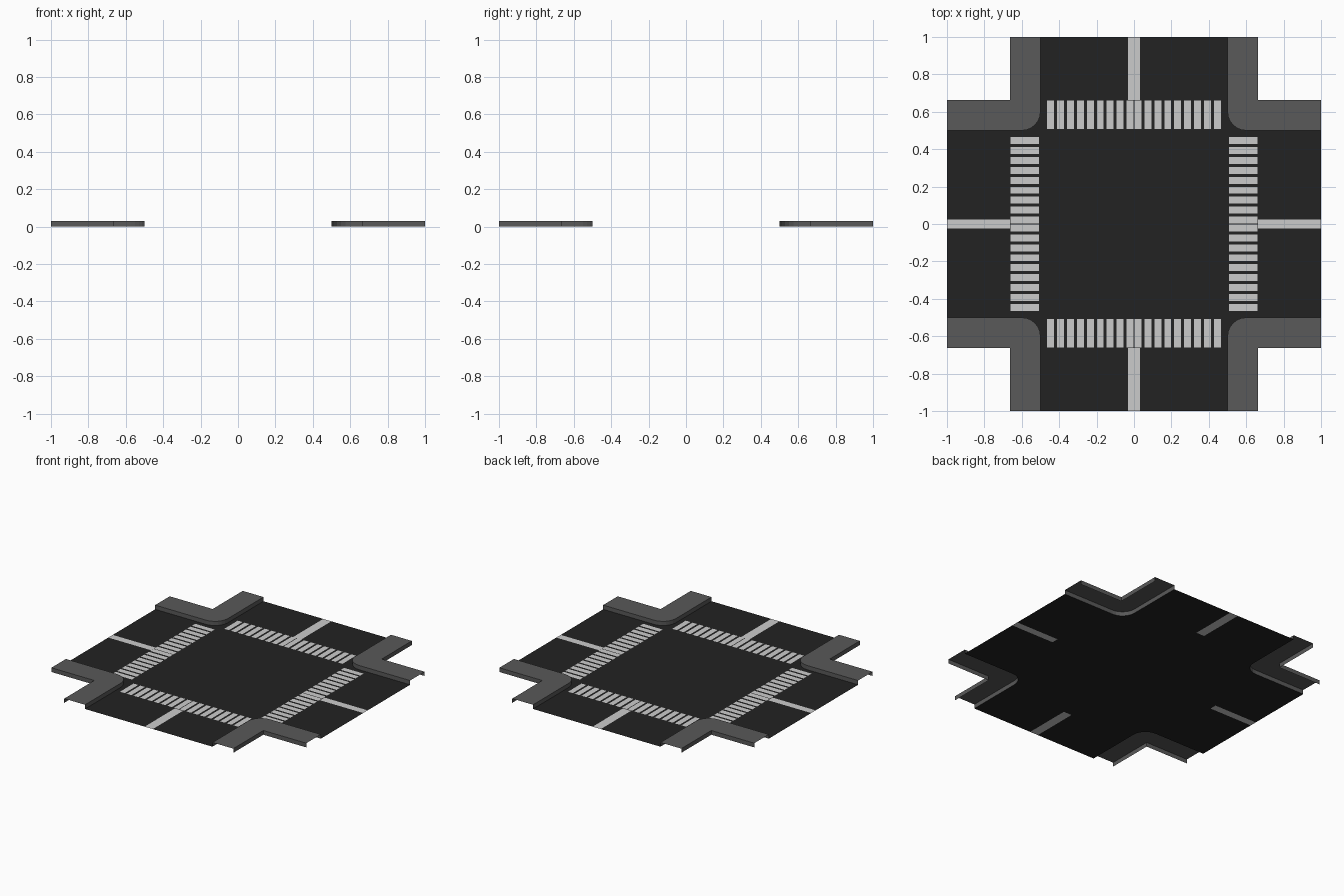
import bpy, bmesh, math
from mathutils import Matrix, Vector

cube = bpy.data.objects.get("Cube")
if cube:
    bpy.data.objects.remove(cube, do_unlink=True)

ROAD, OUTER, HEIGHT = 0.5, 0.663, 0.03   # road half width, kerb outer edge, kerb height
RADIUS, STEPS = 0.1, 6                   # rounded kerb corner


def material(name, value):
    mat = bpy.data.materials.new(name)
    colour = (value, value, value, 1)
    mat.diffuse_color = colour
    mat.use_nodes = True
    mat.node_tree.nodes["Principled BSDF"].inputs["Base Color"].default_value = colour
    return mat


asphalt = material("dark asphalt", 0.016)
concrete = material("grey concrete", 0.1)
paint = material("white paint", 0.6)


def finish(name, bm, mats):
    mesh = bpy.data.meshes.new(name)
    bm.normal_update()
    bm.to_mesh(mesh)
    bm.free()
    for mat in mats:
        mesh.materials.append(mat)
    obj = bpy.data.objects.new(name, mesh)
    bpy.context.collection.objects.link(obj)
    return obj


def face_up(bm, points, z=0.0, mat=0):
    """Flat face through 2D points, turned to face upwards."""
    face = bm.faces.new([bm.verts.new((p[0], p[1], z)) for p in points])
    face.normal_update()
    if face.normal.z < 0:
        face.normal_flip()
    face.material_index = mat
    return face


def turned(points, quarter):
    rot = Matrix.Rotation(quarter * math.pi / 2, 2)
    return [rot @ Vector(p) for p in points]


# Rounded inner kerb line of the +x +y corner, running from the x arm to the y arm
centre = ROAD + RADIUS
arc = []
for i in range(STEPS + 1):
    a = i / STEPS * math.pi / 2
    arc.append((centre - RADIUS * math.sin(a), centre - RADIUS * math.cos(a)))

# Road surface: junction plus four arms, each split by a painted centre line
bm = bmesh.new()
outline = []
for q in range(4):
    half = 0.025 if q % 2 == 0 else 0.032
    outline += turned([(OUTER, -half), (OUTER, half), (OUTER, ROAD)] + arc
                      + [(ROAD, OUTER)], q)
    for low, high, mat in ((-ROAD, -half, 0), (-half, half, 1), (half, ROAD, 0)):
        face_up(bm, turned([(OUTER, low), (1, low), (1, high), (OUTER, high)], q), 0, mat)
face_up(bm, outline)
bmesh.ops.remove_doubles(bm, verts=bm.verts, dist=0.0001)
finish("road_surface", bm, [asphalt, paint])

# Crossings: thin painted bars, mirrored about the middle of each arm
for q, side in enumerate(("left", "back", "right", "front")):
    bm = bmesh.new()
    for i in range(9):
        start = 0.003 + 0.053 * i
        for s in (-1, 1):
            a, b = s * start, s * (start + 0.037)
            face_up(bm, turned([(0.508, a), (0.66, a), (0.66, b), (0.508, b)], q), 0.002)
    finish(side + "_crossing", bm, [paint])

# Pavements: hollow L-shaped kerbs with a top, an inner wall and an outer wall
inner = [(1, ROAD)] + arc + [(ROAD, 1)]
outer = [(OUTER, 1), (OUTER, OUTER), (1, OUTER)]
for q, corner in enumerate(("back_left", "back_right", "front_right", "front_left")):
    bm = bmesh.new()
    face_up(bm, turned(inner + outer, q), HEIGHT)
    for path in (inner, outer):
        line = turned(path, q)
        for p, n in zip(line, line[1:]):
            bm.faces.new([bm.verts.new((v.x, v.y, z)) for v, z in
                          ((p, 0), (p, HEIGHT), (n, HEIGHT), (n, 0))])
    bmesh.ops.remove_doubles(bm, verts=bm.verts, dist=0.0001)
    bmesh.ops.recalc_face_normals(bm, faces=bm.faces)
    bm.normal_update()
    if max(bm.faces, key=lambda f: abs(f.normal.z)).normal.z < 0:
        bmesh.ops.reverse_faces(bm, faces=bm.faces)
    finish(corner + "_pavement", bm, [concrete])
